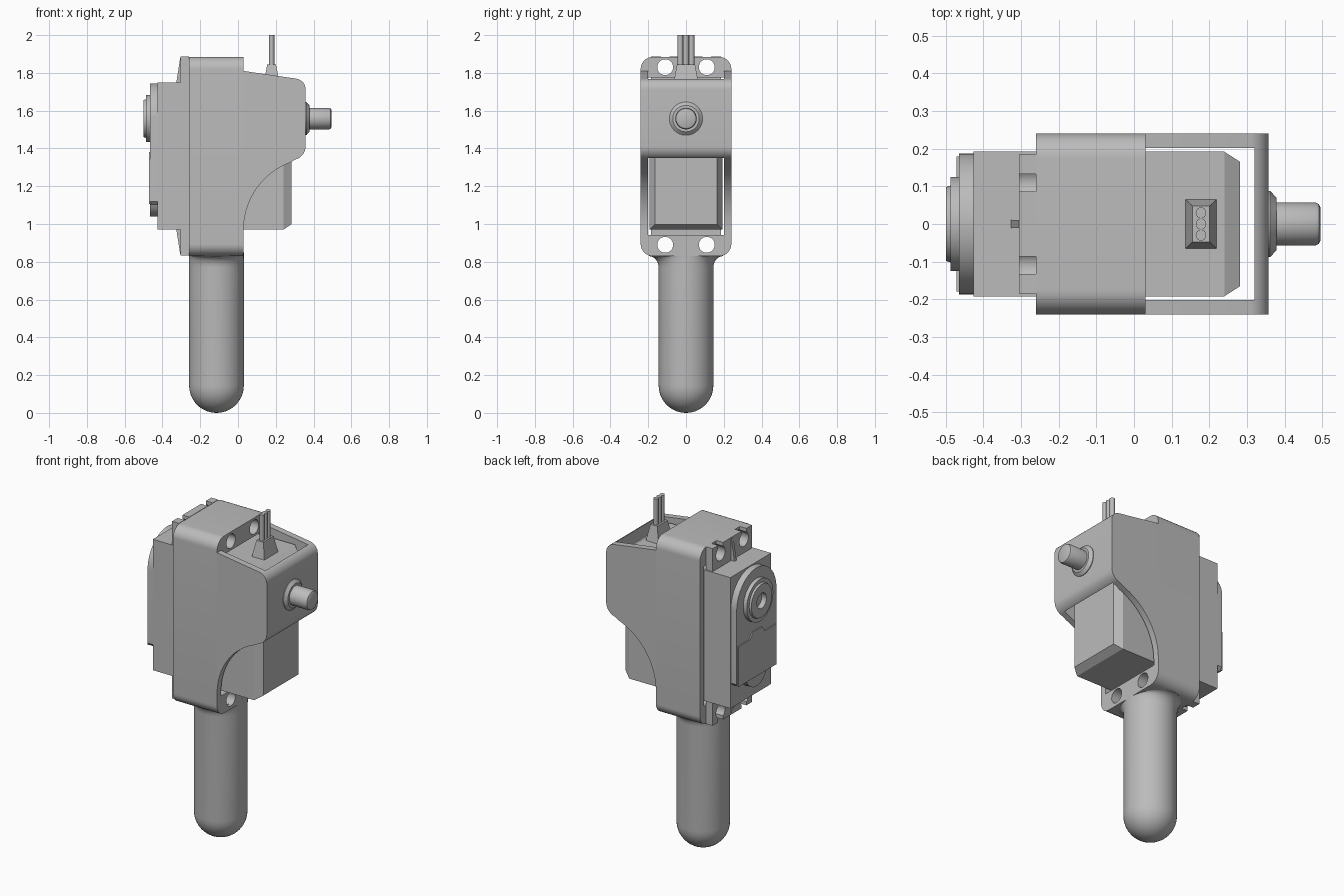
import bpy, bmesh, math

if "Cube" in bpy.data.objects:
    bpy.data.objects.remove(bpy.data.objects["Cube"])

grey = bpy.data.materials.new("plastic_grey")
grey.diffuse_color = (0.5, 0.5, 0.5, 1)
grey.use_nodes = True
grey.node_tree.nodes["Principled BSDF"].inputs["Base Color"].default_value = grey.diffuse_color
AXIS_Z = 1.558   # height of the output shaft
MID_Z = 1.36     # mirror height of the servo


def loft(name, rings, smooth=True):
    """Skin equal-length rings of points and cap both ends."""
    bm = bmesh.new()
    vs = [[bm.verts.new(p) for p in ring] for ring in rings]
    n = len(vs[0])
    for a, b in zip(vs, vs[1:]):
        for i in range(n):
            j = (i + 1) % n
            bm.faces.new((a[i], a[j], b[j], b[i]))
    bm.faces.new(vs[0][::-1])
    bm.faces.new(vs[-1])
    bmesh.ops.recalc_face_normals(bm, faces=bm.faces)
    me = bpy.data.meshes.new(name)
    bm.to_mesh(me)
    bm.free()
    me.materials.append(grey)
    ob = bpy.data.objects.new(name, me)
    bpy.context.collection.objects.link(ob)
    if smooth:
        shade(ob)
    return ob


def select(ob):
    bpy.ops.object.select_all(action='DESELECT')
    ob.select_set(True)
    bpy.context.view_layer.objects.active = ob


def shade(ob):
    select(ob)
    bpy.ops.object.shade_smooth_by_angle(angle=math.radians(30))


def prism_x(name, pts, x0, x1):
    return loft(name, [[(x, y, z) for y, z in pts] for x in (x0, x1)])


def prism_y(name, pts, y0, y1):
    return loft(name, [[(x, y, z) for x, z in pts] for y in (y0, y1)])


def box(name, x0, x1, y0, y1, z0, z1):
    return prism_x(name, [(y0, z0), (y1, z0), (y1, z1), (y0, z1)], x0, x1)


def arc(cx, cy, r, a0, a1, n=12):
    angles = [math.radians(a0 + (a1 - a0) * i / n) for i in range(n + 1)]
    return [(cx + r * math.cos(a), cy + r * math.sin(a)) for a in angles]


def lathe_x(name, profile, y=0, z=AXIS_Z, n=48):
    circle = arc(0, 0, 1, 0, 360, n)[:-1]
    return loft(name, [[(x, y + r * c, z + r * s) for c, s in circle] for x, r in profile])


def cut(ob, cutters):
    for c in cutters:
        m = ob.modifiers.new("cut", 'BOOLEAN')
        m.operation, m.solver, m.object = 'DIFFERENCE', 'EXACT', c
        select(ob)
        bpy.ops.object.modifier_apply(modifier=m.name)
        bpy.data.objects.remove(c)
    shade(ob)


def screw_holes():
    return [lathe_x("hole_cutter", [(-0.5, 0.042), (0.2, 0.042)], y, z, 32)
            for y in (-0.11, 0.11) for z in (0.89, 1.83)]


# Bracket ring around the servo
r = 0.065
outline = (arc(0.24 - r, 1.885 - r, r, 0, 90) + arc(-0.24 + r, 1.885 - r, r, 90, 180)
           + arc(-0.24 + r, 0.83 + r, r, 180, 270) + arc(0.24 - r, 0.83 + r, r, 270, 360))
ring = prism_x("bracket_ring", outline, -0.26, 0.03)
cut(ring, [box("opening_cutter", -0.4, 0.2, -0.202, 0.202, 0.942, 1.775)] + screw_holes())

# Bracket side walls and front wall, cut from one side profile
profile = ([(0.03, 1.81)] + arc(0.30, 1.712, 0.058, 80, 0, 8)
           + arc(0.285, 1.412, 0.073, 0, -75, 8) + arc(0.41, 0.97, 0.38, 111, 180, 20))
shell = prism_y("bracket_shell", profile, -0.24, 0.24)
cut(shell, [box("cavity_cutter", -0.2, 0.32, -0.202, 0.202, 0.5, 2.2)])

# Handle with round end, flaring sideways into the bracket
R, cx = 0.145, -0.114
levels = [(R - R * math.cos(math.radians(a)), R * math.sin(math.radians(a)), 0)
          for a in (2, 10, 20, 30, 40, 50, 60, 70, 80, 90)]
levels += [(0.77 + 0.06 * math.sin(math.radians(a)), R, 0.05 * (1 - math.cos(math.radians(a))))
           for a in range(0, 91, 15)]
levels.append((0.85, R, 0.05))
unit = arc(0, 0, 1, 0, 360, 48)[:-1]
loft("handle", [[(cx + w * c, (w + f) * s, z) for c, s in unit] for z, w, f in levels])


# Servo body with chamfered front end
def rect(x, w, z0, z1):
    return [(x, -w, z0), (x, w, z0), (x, w, z1), (x, -w, z1)]


loft("servo_body", [rect(-0.427, 0.192, 0.97, 1.75), rect(0.24, 0.192, 0.97, 1.75),
                    rect(0.282, 0.165, 0.998, 1.725)], smooth=False)

# Mounting tabs with open screw slots and stiffening ribs
tabs = box("mounting_tabs", -0.305, -0.26, -0.185, 0.185, 0.832, 1.887)
slots = [box("slot_cutter", -0.4, -0.2, y - 0.023, y + 0.023, z0, z1)
         for y in (-0.11, 0.11) for z0, z1 in ((0.7, 0.88), (1.84, 2.0))]
cut(tabs, screw_holes() + slots)
for name, s in (("upper_rib", 1), ("lower_rib", -1)):
    pts = [(-0.327, 0.385), (-0.306, 0.52), (-0.29, 0.52), (-0.29, 0.385)]
    prism_y(name, [(x, MID_Z + s * z) for x, z in pts], -0.01, 0.01)

# Rear cover, panel and bearing boss
cover = (arc(0, AXIS_Z, 0.187, 0, 180, 32) + [(-0.187, 1.12), (-0.167, 1.10)]
         + arc(0, 1.14, 0.10, 204, 336, 16) + [(0.167, 1.10), (0.187, 1.12)])
prism_x("rear_cover", cover, -0.465, -0.42)
panel = [(-0.18, 1.105), (0.18, 1.105), (0.18, 1.345), (0.07, 1.345),
         (0.045, 1.38), (-0.045, 1.38), (-0.07, 1.345), (-0.18, 1.345)]
prism_x("rear_panel", panel, -0.472, -0.46)
lathe_x("rear_boss", [(-0.45, 0.125), (-0.488, 0.125), (-0.488, 0.102), (-0.499, 0.098),
                      (-0.499, 0.045), (-0.468, 0.045)])

# Output shaft with collar
lathe_x("output_shaft", [(0.33, 0.088), (0.362, 0.088), (0.378, 0.07), (0.378, 0.057),
                         (0.482, 0.057), (0.491, 0.053), (0.495, 0.045)])

# Cable grommet and three wires
wx = 0.178
loft("cable_grommet", [[(wx + a * sx, b * sy, z) for sx, sy in ((-1, -1), (1, -1), (1, 1), (-1, 1))]
                       for z, a, b in ((1.74, 0.043, 0.067), (1.845, 0.023, 0.048))], smooth=False)
for i in (-1, 0, 1):
    loft("wire", [[(wx + 0.014 * c, 0.0295 * i + 0.0148 * s, z) for c, s in unit[::3]]
                  for z in (1.83, 2.0)])
